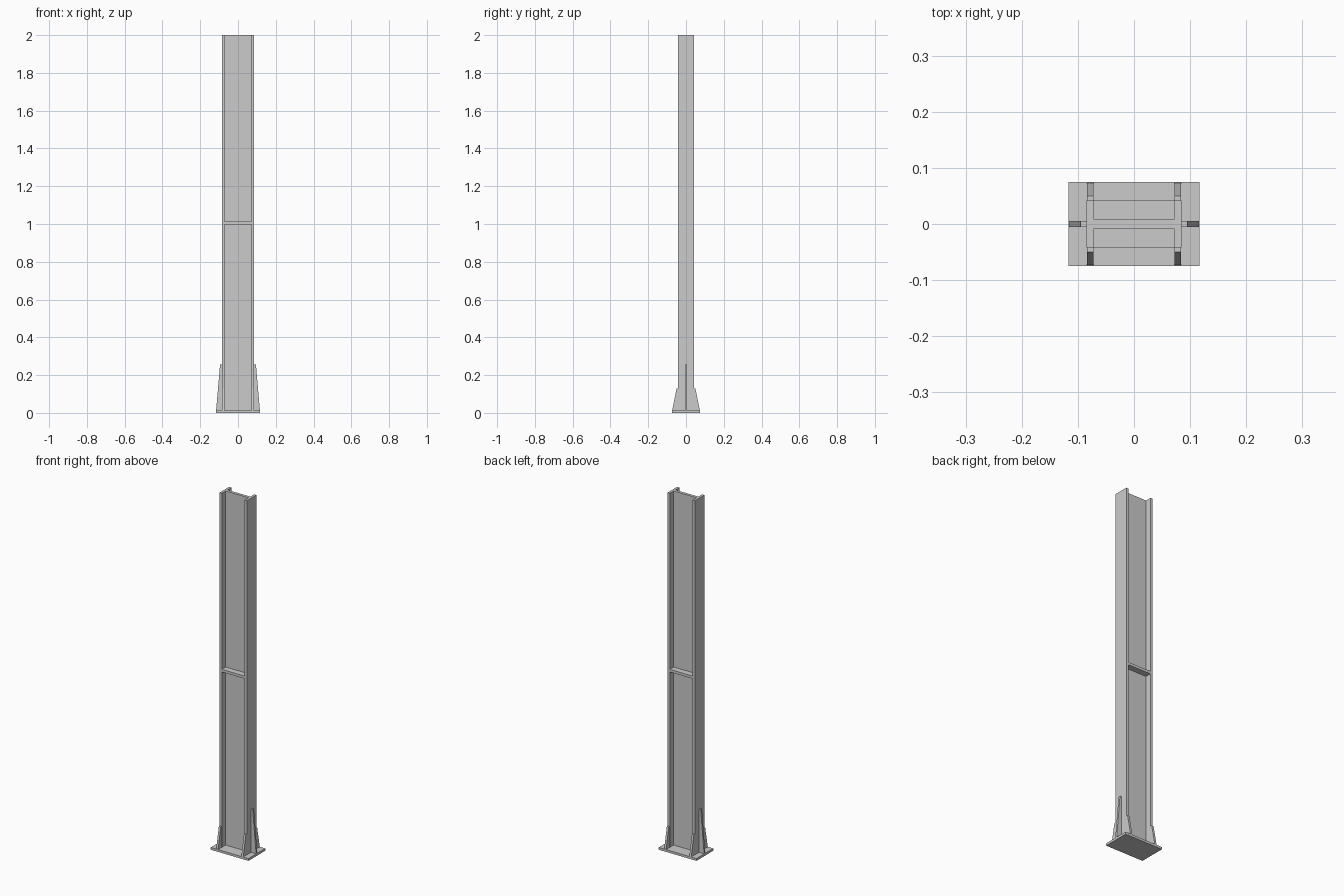
import bpy, bmesh
from mathutils import Vector

if "Cube" in bpy.data.objects:
    bpy.data.objects.remove(bpy.data.objects["Cube"])

PLATE_X, PLATE_Y, PLATE_T = 0.117, 0.0745, 0.013   # base plate half sizes, thickness
FLANGE_OUT, FLANGE_IN, FLANGE_Y = 0.085, 0.071, 0.042
WEB_Y = 0.008
TOP = 2.0


def prism(name, points, direction):
    """Extrude a closed planar outline along a direction."""
    bm = bmesh.new()
    face = bm.faces.new([bm.verts.new(p) for p in points])
    new = bmesh.ops.extrude_face_region(bm, geom=[face])["geom"]
    bmesh.ops.translate(bm, vec=Vector(direction),
                        verts=[v for v in new if isinstance(v, bmesh.types.BMVert)])
    bmesh.ops.recalc_face_normals(bm, faces=bm.faces)
    mesh = bpy.data.meshes.new(name)
    bm.to_mesh(mesh)
    bm.free()
    obj = bpy.data.objects.new(name, mesh)
    bpy.context.collection.objects.link(obj)
    return obj


def mirror(obj, x, y):
    mod = obj.modifiers.new("mirror", "MIRROR")
    mod.use_axis = (x, y, False)
    mod.use_mirror_merge = False


def box(name, x0, x1, y0, y1, z0, z1):
    return prism(name, [(x0, y0, z0), (x1, y0, z0), (x1, y1, z0), (x0, y1, z0)],
                 (0, 0, z1 - z0))


# Base plate
box("base_plate", -PLATE_X, PLATE_X, -PLATE_Y, PLATE_Y, 0, PLATE_T)

# I-section column: one half of the outline, rotated for the other half
half = [(FLANGE_IN, WEB_Y), (FLANGE_IN, FLANGE_Y), (FLANGE_OUT, FLANGE_Y),
        (FLANGE_OUT, -FLANGE_Y), (FLANGE_IN, -FLANGE_Y), (FLANGE_IN, -WEB_Y)]
outline = half + [(-x, -y) for x, y in half]
prism("column", [(x, y, PLATE_T) for x, y in outline], (0, 0, TOP - PLATE_T))

# Mid-height stiffeners between the flanges, front and back
stiffener = box("stiffener", -FLANGE_IN, FLANGE_IN, WEB_Y, FLANGE_Y, 0.997, 1.012)
mirror(stiffener, False, True)

# Tall gussets on the outer flange faces
side = [(FLANGE_OUT, PLATE_T), (0.116, PLATE_T), (0.095, 0.255), (FLANGE_OUT, 0.255)]
side_gusset = prism("side_gusset", [(x, -0.0055, z) for x, z in side], (0, 0.011, 0))
mirror(side_gusset, True, False)

# Short gussets extending the flange edges
edge = [(FLANGE_Y, PLATE_T), (0.0735, PLATE_T), (0.05, 0.13), (FLANGE_Y, 0.13)]
flange_gusset = prism("flange_gusset", [(0.072, y, z) for y, z in edge], (0.012, 0, 0))
mirror(flange_gusset, True, True)
